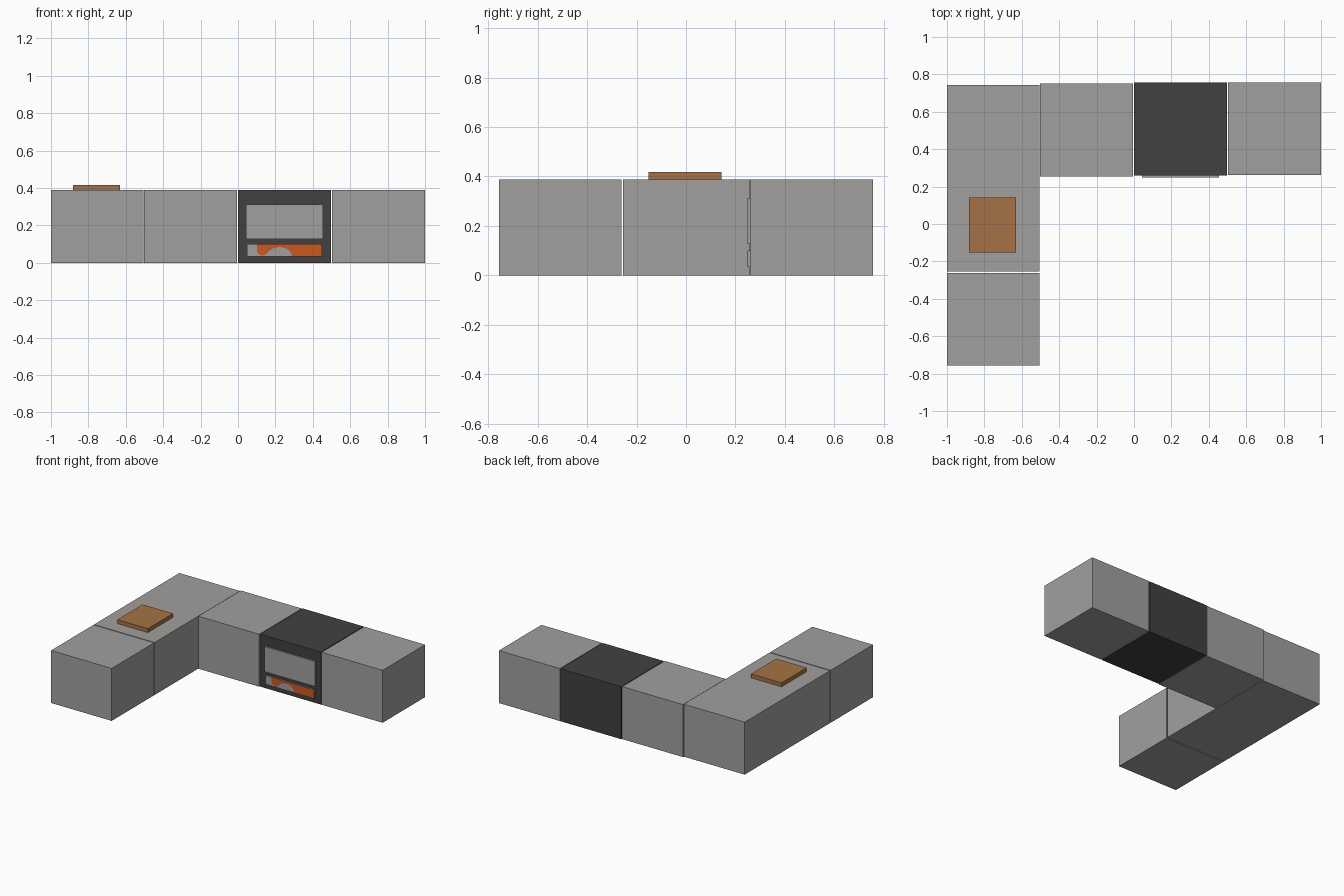
import bpy, bmesh, math

if "Cube" in bpy.data.objects:
    bpy.data.objects.remove(bpy.data.objects["Cube"])


def material(name, rgb):
    m = bpy.data.materials.new(name)
    m.diffuse_color = (*rgb, 1.0)
    m.use_nodes = True
    m.node_tree.nodes["Principled BSDF"].inputs["Base Color"].default_value = m.diffuse_color
    return m


GREY = material("warm grey", (0.36, 0.352, 0.343))
DARK = material("charcoal", (0.053, 0.053, 0.053))
WOOD = material("wood brown", (0.375, 0.168, 0.058))
ORANGE = material("glowing orange", (0.578, 0.100, 0.016))


def finish(name, bm, mat):
    bmesh.ops.recalc_face_normals(bm, faces=bm.faces)
    me = bpy.data.meshes.new(name)
    bm.to_mesh(me)
    bm.free()
    me.materials.append(mat)
    ob = bpy.data.objects.new(name, me)
    bpy.context.collection.objects.link(ob)
    return ob


def box(name, x, y, z, mat):
    bm = bmesh.new()
    bmesh.ops.create_cube(bm, size=1)
    for v in bm.verts:
        v.co = [(lo + hi) / 2 + c * (hi - lo) for c, (lo, hi) in zip(v.co, (x, y, z))]
    return finish(name, bm, mat)


H = 0.388

# Left arm of the L: end cabinet and long corner cabinet
box("end_cabinet", (-1.0, -0.504), (-0.756, -0.261), (0, H), GREY)
box("corner_cabinet", (-1.0, -0.504), (-0.254, 0.743), (0, H), GREY)

# Back run: cabinet, oven, cabinet
box("middle_cabinet", (-0.502, -0.005), (0.255, 0.752), (0, H), GREY)
box("oven_body", (0.0, 0.496), (0.26, 0.757), (0, H), DARK)
box("right_cabinet", (0.502, 1.0), (0.261, 0.757), (0, H), GREY)

# Cutting board on the worktop
box("cutting_board", (-0.881, -0.631), (-0.152, 0.143), (H, 0.417), WOOD)

# Oven door and lower panel
box("oven_door", (0.043, 0.454), (0.249, 0.262), (0.126, 0.312), GREY)
box("lower_panel", (0.049, 0.449), (0.2505, 0.262), (0.034, 0.100), GREY)

# Glowing patch on the lower panel, with a rounded notch along its bottom edge
outline = [(0.10, 0.100), (0.449, 0.100), (0.449, 0.034), (0.288, 0.034)]
outline += [(0.222 + 0.066 * math.cos(a), 0.036 + 0.048 * math.sin(a))
            for a in (math.radians(20 * i) for i in range(1, 8))]
outline += [(0.150, 0.045), (0.130, 0.038), (0.112, 0.045), (0.102, 0.060)]
bm = bmesh.new()
face = bm.faces.new([bm.verts.new((x, 0.2505, z)) for x, z in outline])
ext = bmesh.ops.extrude_face_region(bm, geom=[face])
for v in ext["geom"]:
    if isinstance(v, bmesh.types.BMVert):
        v.co.y -= 0.002
finish("glow_patch", bm, ORANGE)
